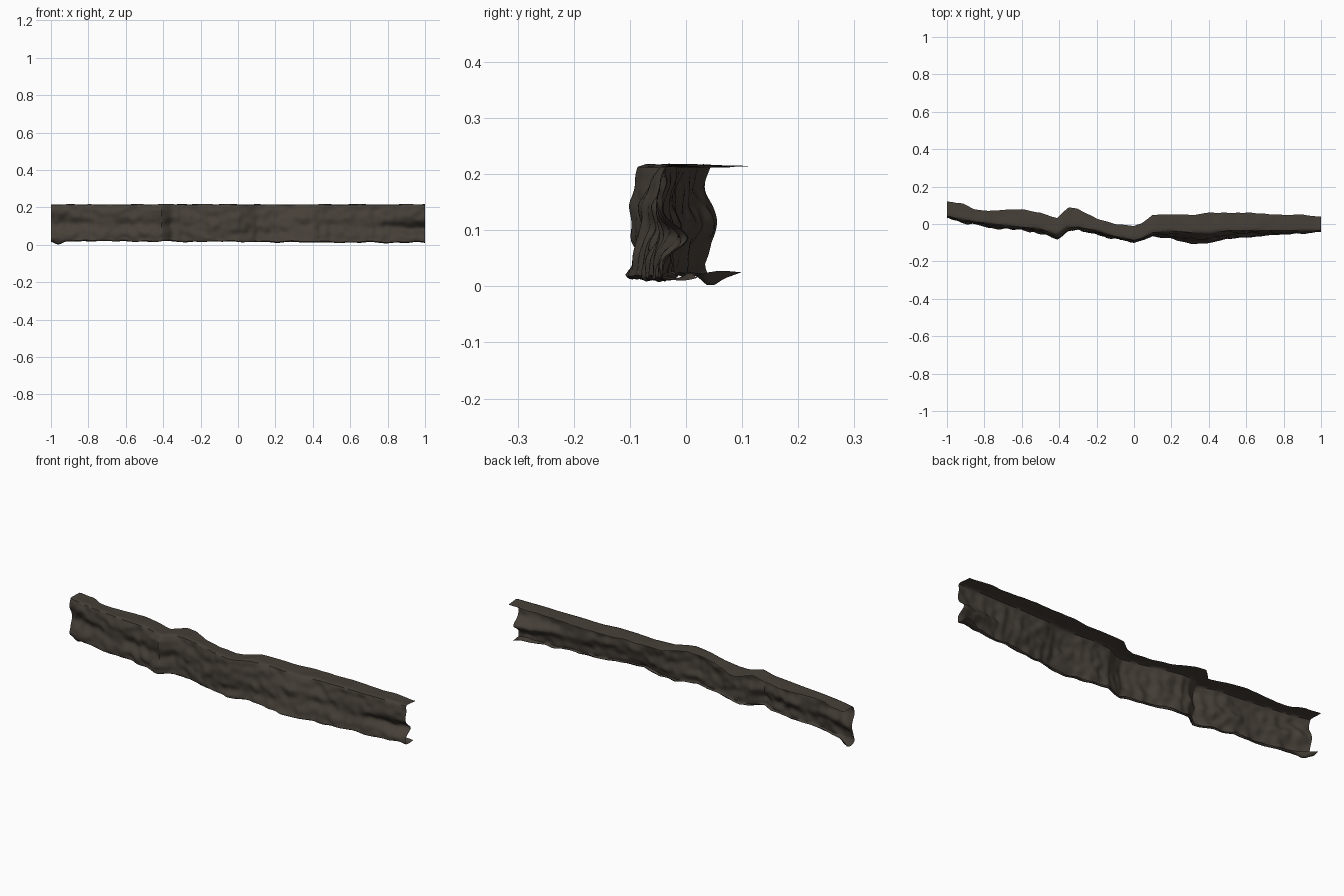
import bpy, bmesh, math
from mathutils import Vector, noise

default = bpy.data.objects.get("Cube")
if default:
    bpy.data.objects.remove(default, do_unlink=True)

# Stations along the cliff, in hundredths: x, lip back edge, crest, toe
STATIONS = [
    (-100, 12, 4, 4), (-92, 11, 2, 1), (-86, 8, 1, 0), (-78, 7, 0, -2),
    (-60, 8, -2, -3), (-50, 6, -3, -5), (-41, 3, -6, -8), (-38, 6, -4, -6),
    (-35, 9, -2, -4), (-30, 8, -2, -3), (-20, 3, -4, -5), (-10, 0, -7, -8),
    (0, -1, -9, -10), (4, 0, -8, -9), (10, 5, -5, -7), (20, 5, -4, -8),
    (31, 5, -5, -11), (42, 6, -5, -10), (50, 6, -4, -8), (62, 6, -4, -7),
    (76, 5, -4, -6), (88, 5, -4, -5), (100, 4, -4, -4),
]
COLUMNS = 220
ROWS_LIP, ROWS_WALL, ROWS_FOOT = 7, 26, 5


def bump(value, centre, width):
    return math.exp(-((value - centre) / width) ** 2)


def station_at(x):
    """Back edge, crest and toe interpolated at x."""
    for a, b in zip(STATIONS, STATIONS[1:]):
        if x * 100 <= b[0]:
            break
    t = (x * 100 - a[0]) / (b[0] - a[0])
    t = max(0, min(1, t))
    return [(p + (q - p) * t) / 100 for p, q in zip(a[1:], b[1:])]


def rough(x, z, scale, seed):
    return noise.noise(Vector((x * scale, z * scale, seed)))


def groove(x, z):
    """How far the wall is pushed back by crevices and ledges."""
    east = bump(x, 1, .18) * bump(z, .085, .03) * .05
    west = bump(x, -.95, .2) * bump(z, .11, .04) * .025
    ledge = bump(x, -.5, .18) * bump(z, .11, .03) * .015
    hollow = bump(x, .1, .25) * bump(z, .06, .03) * .012
    cleft = bump(x, -.365, .012) * bump(z, .15, .08) * .006
    shelf = bump(x, .65, .2) * bump(z, .1, .025) * .014
    return east + west + ledge + hollow + cleft + shelf


def section(x):
    """One cross-section: lip from the back, wall downwards, foot to the back."""
    back, crest, toe = station_at(x)
    top = .213 + .004 * rough(x, 0, 5, 1)
    base = .02 - .005 * x + .008 * rough(x, 0, 12, 2)
    back += .006 * rough(x, 0, 14, 3)
    points = []
    for i in range(ROWS_LIP):
        t = i / ROWS_LIP
        y = back + (crest + .004 - back) * t
        points.append((x, y, top + .004 * t + .003 * rough(x, y, 14, 4)))
    for i in range(ROWS_WALL + 1):
        t = i / ROWS_WALL
        z = top + (base - top) * t
        y = crest + (toe - crest) * t ** 1.2 + groove(x, z)
        y += .004 * (1 - min(1, t * 6)) ** 2 - .006 * math.sin(math.pi * t)
        rim = min(1, 8 * t, 8 * (1 - t) + .4)
        y += rim * (.012 * rough(x, z, 9, 5) + .01 * rough(x, z, 24, 6))
        points.append((x, y, z))
    # The foot is a ragged rim that only runs deep at the two ends
    front = points[-1][1]
    depth = .016 + .045 * abs(x) ** 12 + .012 * rough(x, 0, 10, 7)
    dip = .022 * bump(x, -.96, .03)
    for i in range(1, ROWS_FOOT + 1):
        t = i / ROWS_FOOT
        z = base - (.005 + dip) * math.sin(math.pi * t)
        z += .006 * rough(x, t, 12, 8) * t
        points.append((x, front + depth * t, max(0, z)))
    return points


# Rock face: an open shell with a thin lip on top and a short foot below
bm = bmesh.new()
columns = [[bm.verts.new(p) for p in section(-1 + 2 * i / COLUMNS)]
           for i in range(COLUMNS + 1)]
for left, right in zip(columns, columns[1:]):
    for i in range(len(left) - 1):
        bm.faces.new((left[i], left[i + 1], right[i + 1], right[i]))
mesh = bpy.data.meshes.new("cliff_wall")
bm.to_mesh(mesh)
bm.free()
cliff = bpy.data.objects.new("cliff_wall", mesh)
bpy.context.collection.objects.link(cliff)

# Dark brown rock
rock = bpy.data.materials.new("dark_rock")
rock.use_nodes = True
colour = (.061, .05, .039, 1)
rock.diffuse_color = colour
rock.node_tree.nodes["Principled BSDF"].inputs["Base Color"].default_value = colour
mesh.materials.append(rock)

bpy.context.view_layer.objects.active = cliff
cliff.select_set(True)
bpy.ops.object.shade_smooth_by_angle(angle=math.radians(50))
